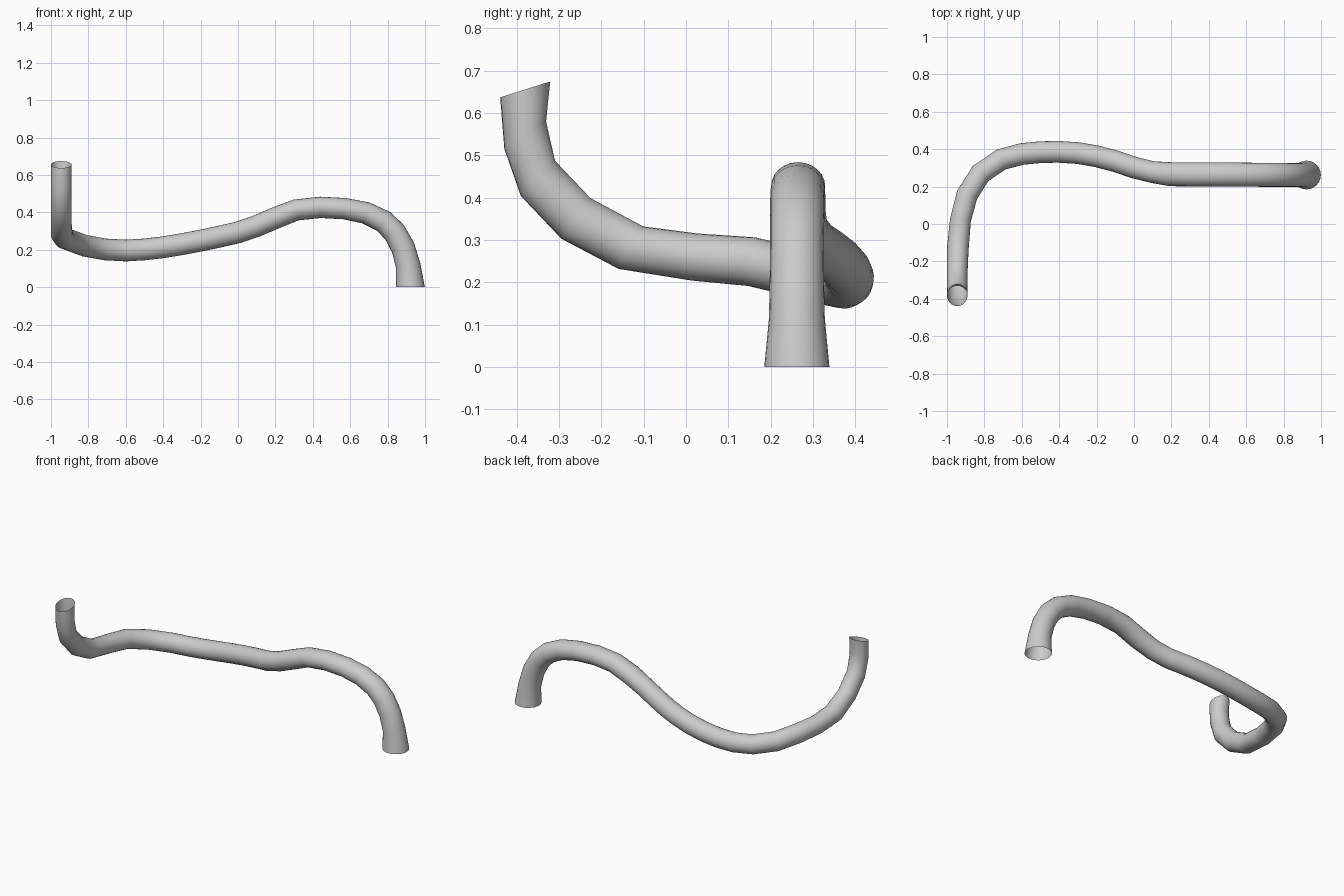
import bpy, bmesh, math
from mathutils import Vector

SIDES = 24

# Centreline stations: x, y, z, radius
path = [
    (0.922, 0.262, 0.000, 0.077), (0.910, 0.262, 0.115, 0.066),
    (0.882, 0.262, 0.213, 0.064), (0.838, 0.262, 0.293, 0.063),
    (0.778, 0.263, 0.352, 0.061), (0.685, 0.263, 0.397, 0.059),
    (0.570, 0.264, 0.420, 0.057), (0.440, 0.265, 0.427, 0.057),
    (0.310, 0.265, 0.413, 0.057), (0.195, 0.266, 0.368, 0.058),
    (0.095, 0.278, 0.325, 0.058), (0.000, 0.302, 0.293, 0.058),
    (-0.100, 0.336, 0.270, 0.058), (-0.200, 0.362, 0.249, 0.058),
    (-0.300, 0.379, 0.230, 0.058), (-0.405, 0.386, 0.213, 0.058),
    (-0.500, 0.384, 0.202, 0.058), (-0.600, 0.374, 0.196, 0.058),
    (-0.710, 0.345, 0.202, 0.058), (-0.820, 0.270, 0.222, 0.058),
    (-0.893, 0.155, 0.249, 0.058), (-0.928, 0.020, 0.260, 0.056),
    (-0.942, -0.130, 0.282, 0.058), (-0.945, -0.260, 0.351, 0.059),
    (-0.945, -0.350, 0.446, 0.058), (-0.945, -0.380, 0.548, 0.059),
    (-0.945, -0.380, 0.656, 0.062),
]
# Slanted cuts at the raised end: ring index -> ring normal
slants = {22: (-0.1, -0.86, 0.50), 23: (0, -0.81, 0.58), 24: (0, -0.72, 0.70),
          25: (0, -0.55, 0.84), 26: (0, -0.30, 0.95)}
pts = [Vector(p[:3]) for p in path]
last = len(pts) - 1


def ring_normal(i):
    if i == 0:
        return Vector((0, 0, 1))
    if i in slants:
        return Vector(slants[i]).normalized()
    a, b = pts[i] - pts[i - 1], pts[i + 1] - pts[i]
    return (a.normalized() + b.normalized()).normalized()


# Open bent tube, swept with a non-twisting frame
bm = bmesh.new()
rings = []
side = Vector((0, 1, 0))
for i, p in enumerate(path):
    n = ring_normal(i)
    side = (side - n * side.dot(n)).normalized()
    up = n.cross(side)
    # slightly wider across on the straight arch, slim across x at the raised end
    wide = p[3]
    if 3 < i < 10:
        wide = 0.064
    ring = []
    for k in range(SIDES):
        a = 2 * math.pi * k / SIDES
        off = side * math.cos(a) * wide + up * math.sin(a) * p[3]
        if i >= 23:
            off.x *= 0.055 / p[3]
        ring.append(bm.verts.new(pts[i] + off))
    rings.append(ring)
for r, s in zip(rings, rings[1:]):
    for k in range(SIDES):
        j = (k + 1) % SIDES
        bm.faces.new((r[k], r[j], s[j], s[k]))
bmesh.ops.recalc_face_normals(bm, faces=bm.faces)

mesh = bpy.data.meshes.new("bent_tube")
bm.to_mesh(mesh)
bm.free()
tube = bpy.data.objects.new("bent_tube", mesh)
bpy.context.collection.objects.link(tube)
bpy.context.view_layer.objects.active = tube
tube.select_set(True)
bpy.ops.object.shade_smooth_by_angle(angle=math.radians(40))
